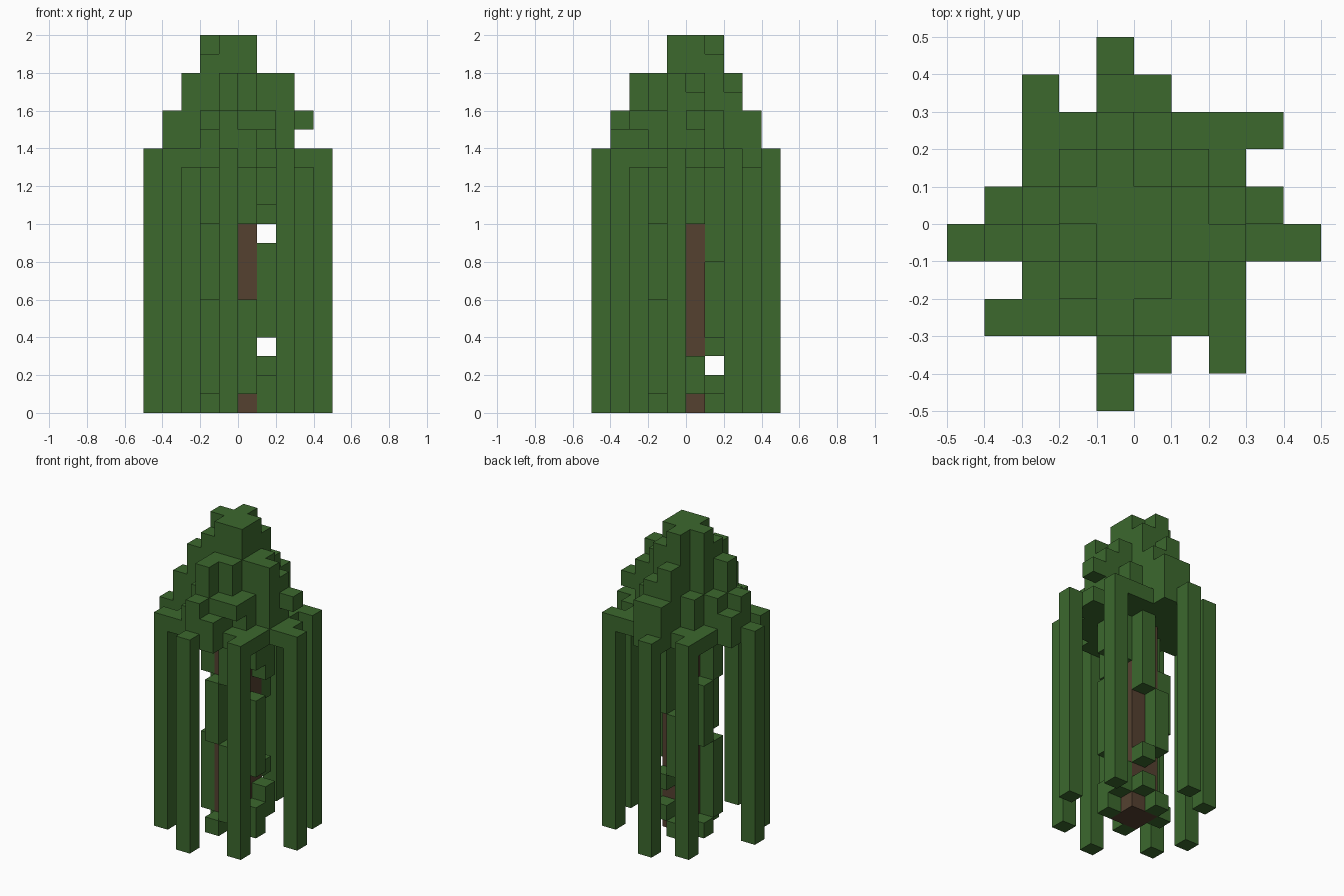
import bpy
import bmesh
from mathutils import Vector

cube = bpy.data.objects.get("Cube")
if cube:
    bpy.data.objects.remove(cube, do_unlink=True)

CELL = 0.1


def material(name, rgb):
    mat = bpy.data.materials.new(name)
    mat.use_nodes = True
    color = (*rgb, 1.0)
    mat.diffuse_color = color
    mat.node_tree.nodes["Principled BSDF"].inputs["Base Color"].default_value = color
    return mat


leaf = material("leaf green", (0.045, 0.14, 0.027))
bark = material("bark brown", (0.09, 0.053, 0.03))


def block(x0, x1, y0, y1, z0, z1):
    """Set of grid cells, upper limits excluded."""
    return {(x, y, z) for x in range(x0, x1)
            for y in range(y0, y1) for z in range(z0, z1)}


def column(x, y, z0, z1):
    return block(x, x + 1, y, y + 1, z0, z1)


def build(name, cells, mat, solid):
    """Mesh of the cell faces that are not covered by another cell."""
    bm = bmesh.new()
    for cell in sorted(cells):
        center = Vector(cell) + Vector((0.5, 0.5, 0.5))
        for axis in range(3):
            for sign in (-1, 1):
                near = list(cell)
                near[axis] += sign
                if tuple(near) in solid:
                    continue
                n, u, v = Vector(), Vector(), Vector()
                n[axis] = sign / 2
                u[(axis + 1) % 3] = 0.5
                v[(axis + 2) % 3] = sign / 2
                corners = (-u - v, u - v, u + v, v - u)
                bm.faces.new([bm.verts.new((center + n + c) * CELL) for c in corners])
    bmesh.ops.remove_doubles(bm, verts=bm.verts[:], dist=0.001)
    mesh = bpy.data.meshes.new(name)
    bm.to_mesh(mesh)
    bm.free()
    mesh.materials.append(mat)
    bpy.context.collection.objects.link(bpy.data.objects.new(name, mesh))


# Trunk
trunk = block(-1, 1, -1, 1, 0, 13)

# Long hanging branches around the crown
legs = [(-4, -3), (-1, -5), (2, -4), (4, -1), (3, 2), (-1, 4), (-3, 3), (-5, -1)]
hanging = set()
for x, y in legs:
    hanging |= column(x, y, 0, 14)

# Lowest crown layer with arms reaching the hanging branches
crown = block(-3, 3, -3, 3, 13, 14)
crown |= block(-4, 4, -1, 1, 13, 14) | block(-1, 1, -4, 4, 13, 14)

# Middle crown: rounded layers and stray tufts
crown |= block(-2, 2, -2, 2, 14, 16)
crown |= block(-3, 3, -1, 1, 14, 16) | block(-1, 1, -3, 3, 14, 16)
crown |= column(-1, -4, 14, 16) | column(0, -4, 14, 15)
crown |= column(-4, -1, 14, 16) | column(-4, 0, 14, 15)
crown |= block(-1, 1, 3, 4, 14, 16) | column(3, 0, 15, 16)
crown |= column(1, -3, 15, 16) | column(-2, -3, 14, 15)

# Upper crown
crown |= block(-2, 2, -1, 1, 16, 18) | block(-1, 1, -2, 2, 16, 18)
crown |= column(-1, -3, 16, 18) | column(-3, -1, 16, 18)
crown |= column(2, -1, 16, 18) | column(2, 0, 16, 17)
crown |= column(-1, 2, 16, 18) | column(0, 2, 16, 17)

# Crown tip
crown |= block(-1, 1, -1, 1, 18, 20)
crown |= column(-2, 0, 18, 20) | column(-1, 1, 18, 20)
crown |= column(-2, -1, 18, 19) | column(0, 1, 18, 19)

# Ivy clumps climbing the trunk: place and height spans
ivy_spans = {
    (0, -2): [(1, 6), (10, 13)],
    (-1, -2): [(0, 1), (6, 10)],
    (-2, -1): [(1, 6), (10, 13)],
    (-2, 0): [(0, 1), (6, 10)],
    (1, 0): [(1, 3), (10, 13)],
    (1, -1): [(0, 2), (4, 9), (11, 13)],
    (0, 1): [(1, 2), (3, 4), (8, 13)],
    (-1, 1): [(0, 1), (4, 8)],
}
ivy = set()
for (x, y), spans in ivy_spans.items():
    for low, high in spans:
        ivy |= column(x, y, low, high)

solid = trunk | hanging | crown | ivy
build("trunk", trunk, bark, solid)
build("hanging_branches", hanging, leaf, solid)
build("crown", crown, leaf, solid)
build("trunk_ivy", ivy, leaf, solid)
